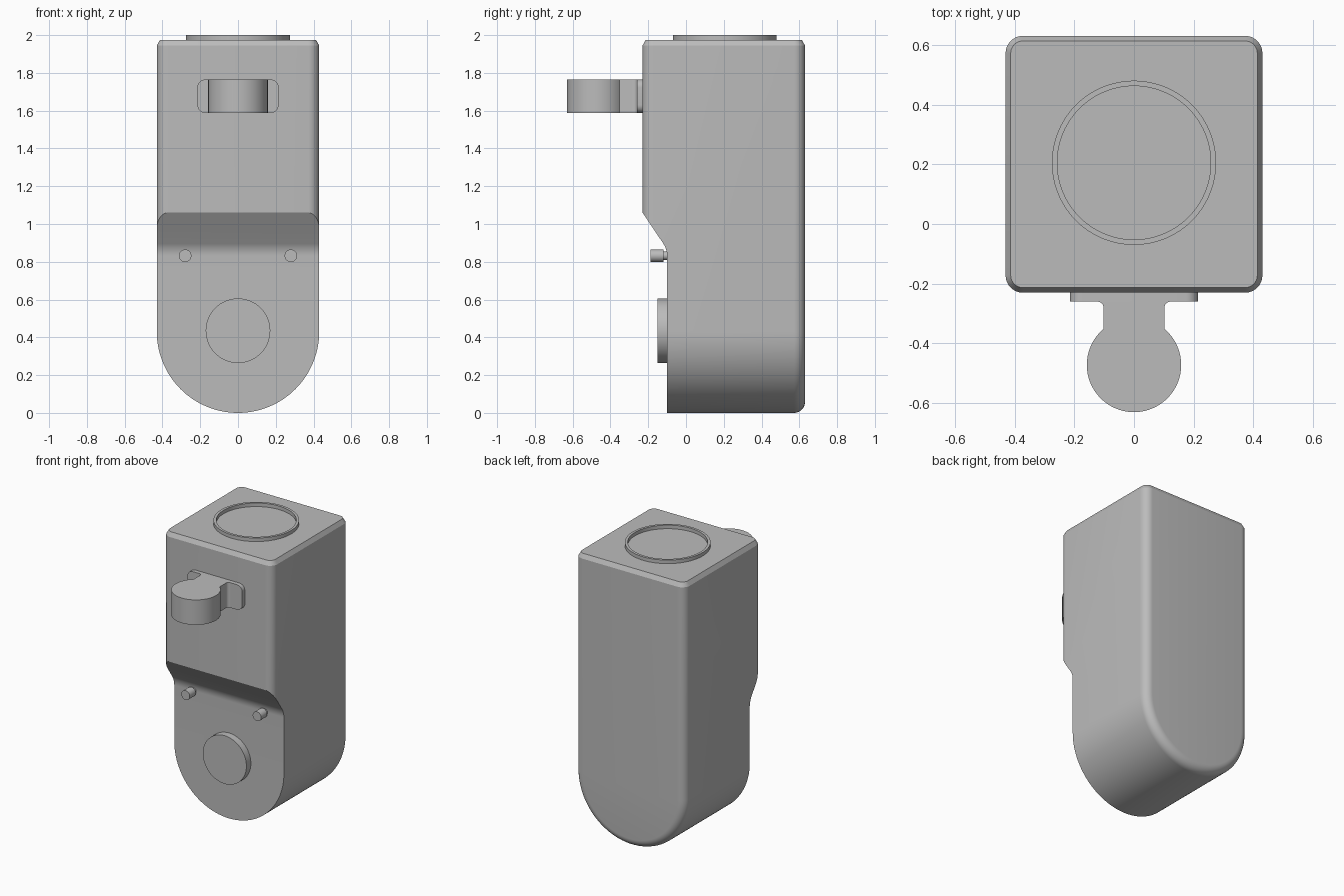
import bpy, bmesh, math
from mathutils import Matrix, Vector

cube = bpy.data.objects.get("Cube")
if cube:
    bpy.data.objects.remove(cube, do_unlink=True)

grey = bpy.data.materials.new("plain grey")
grey.use_nodes = True
COLOUR = (0.5, 0.5, 0.5, 1)
grey.diffuse_color = COLOUR
grey.node_tree.nodes["Principled BSDF"].inputs["Base Color"].default_value = COLOUR


def finish(bm, name):
    bmesh.ops.recalc_face_normals(bm, faces=bm.faces)
    mesh = bpy.data.meshes.new(name)
    bm.to_mesh(mesh)
    bm.free()
    mesh.materials.append(grey)
    obj = bpy.data.objects.new(name, mesh)
    bpy.context.collection.objects.link(obj)
    return obj


def smooth(obj):
    bpy.ops.object.select_all(action='DESELECT')
    obj.select_set(True)
    bpy.context.view_layer.objects.active = obj
    bpy.ops.object.shade_smooth_by_angle(angle=math.radians(28))


def prism(points, offset):
    """Extrude a closed outline of 3D points along an offset."""
    bm = bmesh.new()
    face = bm.faces.new([bm.verts.new(p) for p in points])
    new = bmesh.ops.extrude_face_region(bm, geom=[face])["geom"]
    bmesh.ops.translate(bm, vec=offset, verts=[v for v in new if isinstance(v, bmesh.types.BMVert)])
    bmesh.ops.recalc_face_normals(bm, faces=bm.faces)
    return bm


def arc(cx, cy, r, start, end, steps):
    angles = [math.radians(start + (end - start) * i / steps) for i in range(steps + 1)]
    return [(cx + r * math.cos(a), cy + r * math.sin(a)) for a in angles]


def cylinder(name, r, start, end):
    start, end = Vector(start), Vector(end)
    axis = end - start
    bm = bmesh.new()
    turn = axis.to_track_quat('Z', 'Y').to_matrix().to_4x4()
    bmesh.ops.create_cone(bm, cap_ends=True, segments=64, radius1=r, radius2=r, depth=axis.length,
                          matrix=Matrix.Translation((start + end) / 2) @ turn)
    obj = finish(bm, name)
    smooth(obj)
    return obj


# Housing: arched outline, rounded side edges, chamfered top
HALF, FRONT, BACK, STEP = 0.43, -0.23, 0.63, -0.10
outline = [(HALF, 1.945), (-HALF, 1.945)] + arc(0, HALF, HALF, 180, 360, 64)
bm = prism([(x, FRONT, z) for x, z in outline], (0, BACK - FRONT, 0))
rims = [e for e in bm.edges
        if abs(e.verts[0].co.y - e.verts[1].co.y) < 0.001
        and min(v.co.z for v in e.verts) < 1.94]
bmesh.ops.bevel(bm, geom=rims, offset=0.058, segments=8, profile=0.5, affect='EDGES')
bm.normal_update()
top = max(bm.faces, key=lambda f: (f.normal.z > 0.99) * f.calc_area())
bmesh.ops.inset_region(bm, faces=[top], thickness=0.017, use_even_offset=True)
bmesh.ops.translate(bm, vec=(0, 0, 0.03), verts=top.verts)
housing = finish(bm, "housing")

# Lower front recess with a sloping, filleted shoulder
slope = math.degrees(math.atan2(0.13, 0.20))
fillet = arc(STEP - 0.12, 0.83, 0.12, 0, slope, 8)
shoulder = [(-0.295, 1.16), (FRONT, 1.06)] + fillet[::-1]
side = [(-0.5, 1.16)] + shoulder + [(STEP, -0.2), (-0.5, -0.2)]
cutter = finish(prism([(-0.6, y, z) for y, z in side], (1.2, 0, 0)), "recess_cutter")
cut = housing.modifiers.new("recess", 'BOOLEAN')
cut.operation, cut.solver, cut.object = 'DIFFERENCE', 'EXACT', cutter
bpy.context.view_layer.objects.active = housing
bpy.ops.object.modifier_apply(modifier=cut.name)
bpy.data.objects.remove(cutter, do_unlink=True)
smooth(housing)

# Raised ring on the top
bm = bmesh.new()
loop = []
for r, z in ((0.275, 1.97), (0.275, 2.0), (0.257, 2.0), (0.257, 1.97)):
    loop.append(bmesh.ops.create_circle(bm, segments=96, radius=r,
                                        matrix=Matrix.Translation((0, 0.205, z)))["verts"])
for a, b in zip(loop, loop[1:]):
    for i in range(96):
        j = (i + 1) % 96
        bm.faces.new((a[i], a[j], b[j], b[i]))
smooth(finish(bm, "top_ring"))

# Front button and the pair of pegs
cylinder("front_button", 0.171, (0, STEP + 0.01, 0.435), (0, -0.15, 0.435))
for name, x in (("left", 0.28), ("right", -0.28)):
    cylinder(name + "_peg_neck", 0.022, (x, STEP + 0.01, 0.832), (x, -0.12, 0.832))
    cylinder(name + "_peg", 0.033, (x, -0.12, 0.832), (x, -0.188, 0.832))

# Hook mounting plate with rounded corners
LOW, HIGH, R = 1.588, 1.765, 0.042
plate = []
for i, (x, z) in enumerate(((1, HIGH - R), (-1, HIGH - R), (-1, LOW + R), (1, LOW + R))):
    plate += arc(x * (0.215 - R), z, R, 90 * i, 90 * i + 90, 8)
smooth(finish(prism([(x, -0.26, z) for x, z in plate], (0, 0.035, 0)), "hook_plate"))

# Hook: round head on a neck that flares into the plate
NECK, HEAD_Y, HEAD_R, FLARE = 0.102, -0.472, 0.158, 0.02
join = math.degrees(math.acos(NECK / HEAD_R))
right = arc(-NECK - FLARE, -0.26 - FLARE, FLARE, 90, 0, 6)
head = arc(0, HEAD_Y, HEAD_R, 180 - join, 360 + join, 64)
left = [(-x, y) for x, y in right[::-1]]
smooth(finish(prism([(x, y, LOW) for x, y in right + head + left], (0, 0, HIGH - LOW)), "hook"))
